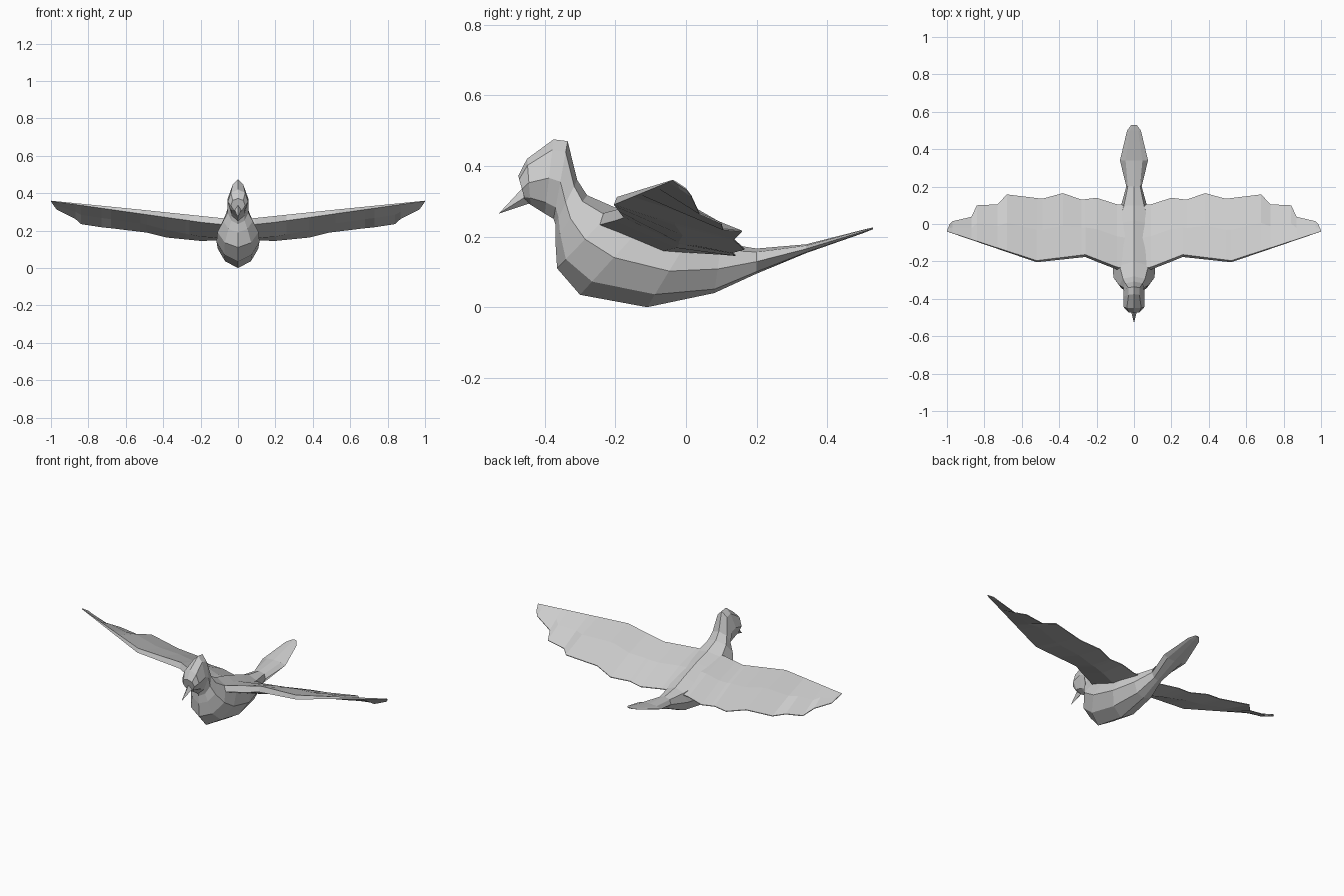
import bpy
import bmesh

if "Cube" in bpy.data.objects:
    bpy.data.objects.remove(bpy.data.objects["Cube"], do_unlink=True)

grey = bpy.data.materials.new("plain grey")
grey.diffuse_color = (0.6, 0.6, 0.6, 1)
grey.use_nodes = True
bsdf = grey.node_tree.nodes["Principled BSDF"]
bsdf.inputs["Base Color"].default_value = (0.6, 0.6, 0.6, 1)
bsdf.inputs["Roughness"].default_value = 0.8


def loft(name, rings):
    """Flat-shaded closed skin over rings with equal point counts."""
    bm = bmesh.new()
    loops = [[bm.verts.new(p) for p in ring] for ring in rings]
    n = len(loops[0])
    for a, b in zip(loops, loops[1:]):
        for i in range(n):
            j = (i + 1) % n
            bm.faces.new((a[i], a[j], b[j], b[i]))
    bm.faces.new(loops[0])
    bm.faces.new(loops[-1])
    bmesh.ops.remove_doubles(bm, verts=bm.verts, dist=0.0005)
    bmesh.ops.recalc_face_normals(bm, faces=bm.faces)
    mesh = bpy.data.meshes.new(name)
    bm.to_mesh(mesh)
    bm.free()
    mesh.materials.append(grey)
    obj = bpy.data.objects.new(name, mesh)
    bpy.context.collection.objects.link(obj)
    return obj


def body_ring(yb, zb, yt, zt, w, upper, low):
    """Eight-sided slanted ring: bottom point, top point, half width,
    width share of the upper corners, height share of the lower corners."""
    def at(t, x):
        return (x, yb + (yt - yb) * t, zb + (zt - zb) * t)
    side = [(low, 0.64 * w), (0.48, w), (0.86, upper * w)]
    return ([at(0, 0)] + [at(t, x) for t, x in side] + [at(1, 0)]
            + [at(t, -x) for t, x in reversed(side)])


# Head, neck, body and tail in one skin
sections = [
    (-0.455, 0.300, -0.475, 0.372, 0.038, 0.75, 0.15),
    (-0.440, 0.290, -0.450, 0.420, 0.055, 0.70, 0.15),
    (-0.400, 0.265, -0.375, 0.475, 0.057, 0.50, 0.15),
    (-0.375, 0.250, -0.335, 0.470, 0.055, 0.55, 0.15),
    (-0.370, 0.235, -0.308, 0.360, 0.055, 0.85, 0.15),
    (-0.370, 0.190, -0.280, 0.317, 0.079, 0.75, 0.15),
    (-0.365, 0.110, -0.200, 0.282, 0.110, 0.70, 0.15),
    (-0.300, 0.035, -0.100, 0.255, 0.115, 0.75, 0.17),
    (-0.110, 0.000, 0.020, 0.213, 0.108, 0.75, 0.17),
    (0.080, 0.040, 0.100, 0.182, 0.072, 0.75, 0.08),
    (0.200, 0.095, 0.200, 0.166, 0.041, 0.80, 0.08),
    (0.340, 0.153, 0.340, 0.178, 0.075, 0.60, 0.10),
    (0.500, 0.209, 0.500, 0.219, 0.037, 0.60, 0.15),
    (0.530, 0.221, 0.530, 0.226, 0.014, 0.60, 0.15),
]
loft("body", [body_ring(*s) for s in sections])

# Beak: a small pyramid pointing down and forward
tip = (0, -0.53, 0.265)
loft("beak", [
    [(0, -0.445, 0.293), (0.018, -0.455, 0.312), (0, -0.465, 0.335), (-0.018, -0.455, 0.312)],
    [tip] * 4,
])

# Wing outline as (x, y, z): front edge and feathered rear edge
front_edge = [(0.03, -0.25, 0.262), (0.10, -0.235, 0.268), (0.26, -0.17, 0.285),
              (0.52, -0.20, 0.312), (1.0, -0.04, 0.36)]
rear_edge = [(0.03, 0.10, 0.155), (0.09, 0.105, 0.15), (0.20, 0.14, 0.147),
             (0.28, 0.13, 0.155), (0.38, 0.165, 0.165), (0.49, 0.135, 0.192),
             (0.68, 0.158, 0.215), (0.73, 0.105, 0.22), (0.84, 0.10, 0.237),
             (0.87, 0.038, 0.265), (0.97, 0.015, 0.315), (0.985, 0.0, 0.335),
             (1.0, -0.035, 0.358)]
# Depth of the underside below the chord as (x, front depth, middle depth)
depth = [(0.03, 0.034, 0.052), (0.20, 0.034, 0.045), (0.52, 0.022, 0.015),
         (1.0, 0.002, 0.001)]


def along(edge, x):
    for (x0, y0, z0), (x1, y1, z1) in zip(edge, edge[1:]):
        if x <= x1:
            t = (x - x0) / (x1 - x0)
            return y0 + (y1 - y0) * t, z0 + (z1 - z0) * t


def wing_ring(side, x, yr, zr):
    """Thick front edge, arched top, deep underside near the body, thin rear edge."""
    yf, zf = along(front_edge, x)
    front, middle = along(depth, x)
    ym, zm = (yf + yr) / 2, (zf + zr) / 2
    points = [(yf + front * 0.2, zf), (ym, zm + front * 0.45),
              (yr, zr + 0.002), (yr, zr - 0.002),
              (ym, zm - middle), (yf - front * 0.2, zf - front)]
    return [(side * x, y, z) for y, z in points]


stations = sorted(rear_edge + [(x, *along(rear_edge, x)) for x in (0.26, 0.52)])
for name, side in (("left_wing", 1), ("right_wing", -1)):
    loft(name, [wing_ring(side, *p) for p in stations])
